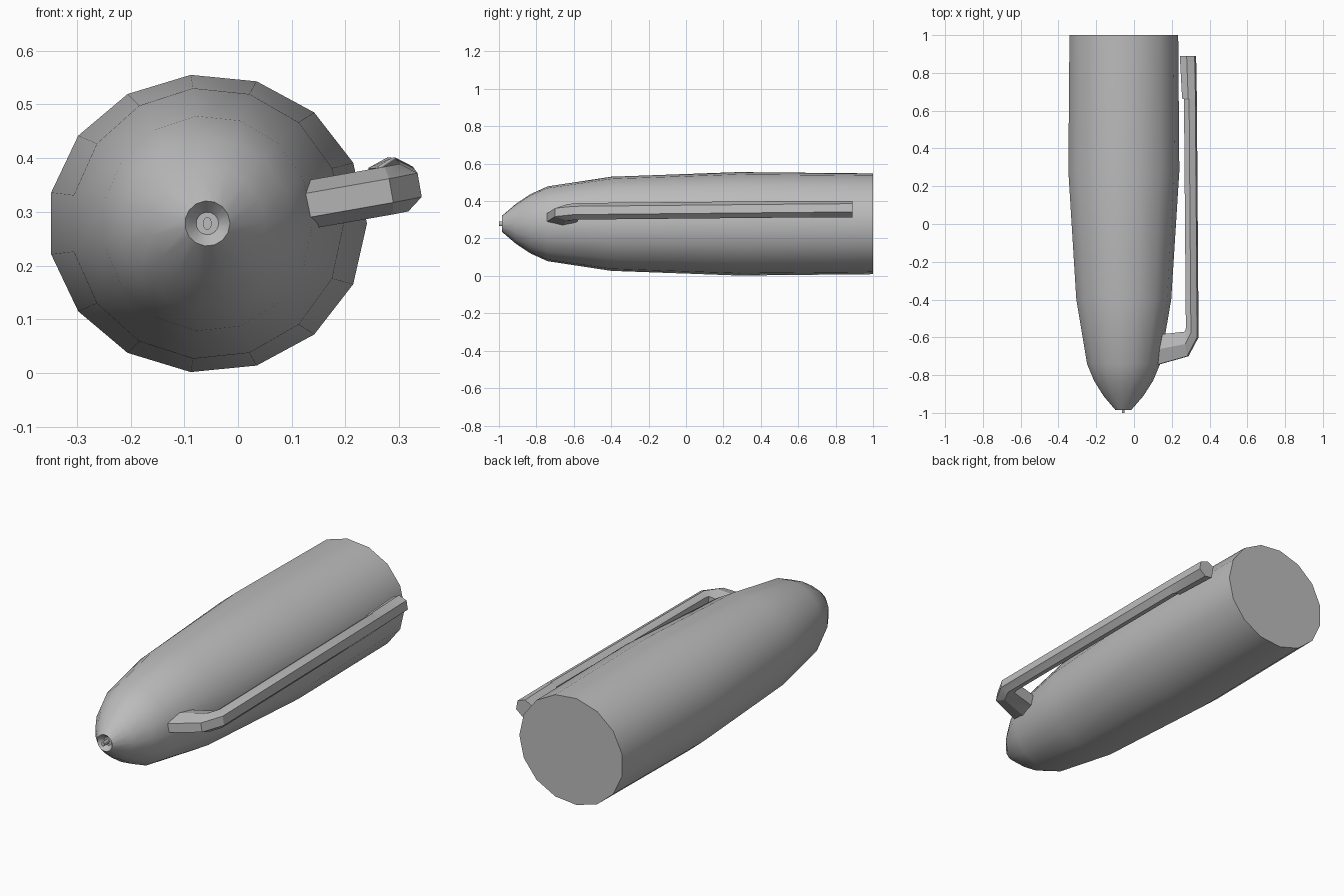
import bpy
import bmesh
from math import cos, sin, radians, pi

cube = bpy.data.objects.get("Cube")
if cube:
    bpy.data.objects.remove(cube, do_unlink=True)

grey = bpy.data.materials.new("plain grey")
grey.use_nodes = True
GREY = (0.5, 0.5, 0.5, 1)
grey.diffuse_color = GREY
grey.node_tree.nodes["Principled BSDF"].inputs["Base Color"].default_value = GREY


def loft(name, rings, smooth_angle):
    """Skin a list of equal-length closed rings and cap both ends."""
    bm = bmesh.new()
    loops = [[bm.verts.new(p) for p in ring] for ring in rings]
    n = len(loops[0])
    for a, b in zip(loops, loops[1:]):
        for i in range(n):
            j = (i + 1) % n
            bm.faces.new((a[i], a[j], b[j], b[i]))
    bm.faces.new(loops[0])
    bm.faces.new(loops[-1])
    bmesh.ops.recalc_face_normals(bm, faces=bm.faces)
    mesh = bpy.data.meshes.new(name)
    bm.to_mesh(mesh)
    bm.free()
    mesh.materials.append(grey)
    obj = bpy.data.objects.new(name, mesh)
    bpy.context.collection.objects.link(obj)
    bpy.ops.object.select_all(action='DESELECT')
    obj.select_set(True)
    bpy.context.view_layer.objects.active = obj
    bpy.ops.object.shade_smooth_by_angle(angle=radians(smooth_angle))
    return obj


# Cap body: 15-sided, slightly oval, with a recessed nib at the tip
CX, CZ, SIDES = -0.057, 0.2785, 15
profile = [  # y, half width, half height
    (-1.0, 0.008, 0.012), (-0.96, 0.008, 0.012), (-0.96, 0.021, 0.021),
    (-0.985, 0.042, 0.042), (-0.91, 0.107, 0.107), (-0.83, 0.158, 0.16),
    (-0.74, 0.196, 0.201), (-0.4, 0.254, 0.253), (0.28, 0.297, 0.278),
    (1.0, 0.291, 0.271),
]


def oval(y, rx, rz):
    return [(CX + rx * cos(2 * pi * i / SIDES), y, CZ + rz * sin(2 * pi * i / SIDES))
            for i in range(SIDES)]


loft("cap_body", [oval(*p) for p in profile], 35)

# Pocket clip: six-sided bar swept out of the body and back along it
TILT = radians(10)
HALF = 0.045
section = [(0, -0.7), (0.5, -1), (1, -0.5), (1, 0.5), (0.5, 1), (0, 0.7)]
path = [  # inner x, y, then outer x, y
    (0.09, -0.59, 0.09, -0.755),
    (0.275, -0.57, 0.285, -0.70),
    (0.28, -0.55, 0.338, -0.60),
    (0.27, 0.66, 0.329, 0.66),
    (0.26, 0.665, 0.329, 0.665),
    (0.248, 0.89, 0.325, 0.89),
]


def clip_ring(xi, yi, xo, yo):
    ring = []
    for d, h in section:
        x, y, v = xi + (xo - xi) * d, yi + (yo - yi) * d, h * HALF
        z = 0.35 + 0.011 * y + (x - 0.3) * sin(TILT)
        ring.append((x - v * sin(TILT), y, z + v * cos(TILT)))
    return ring


loft("pocket_clip", [clip_ring(*p) for p in path], 20)
